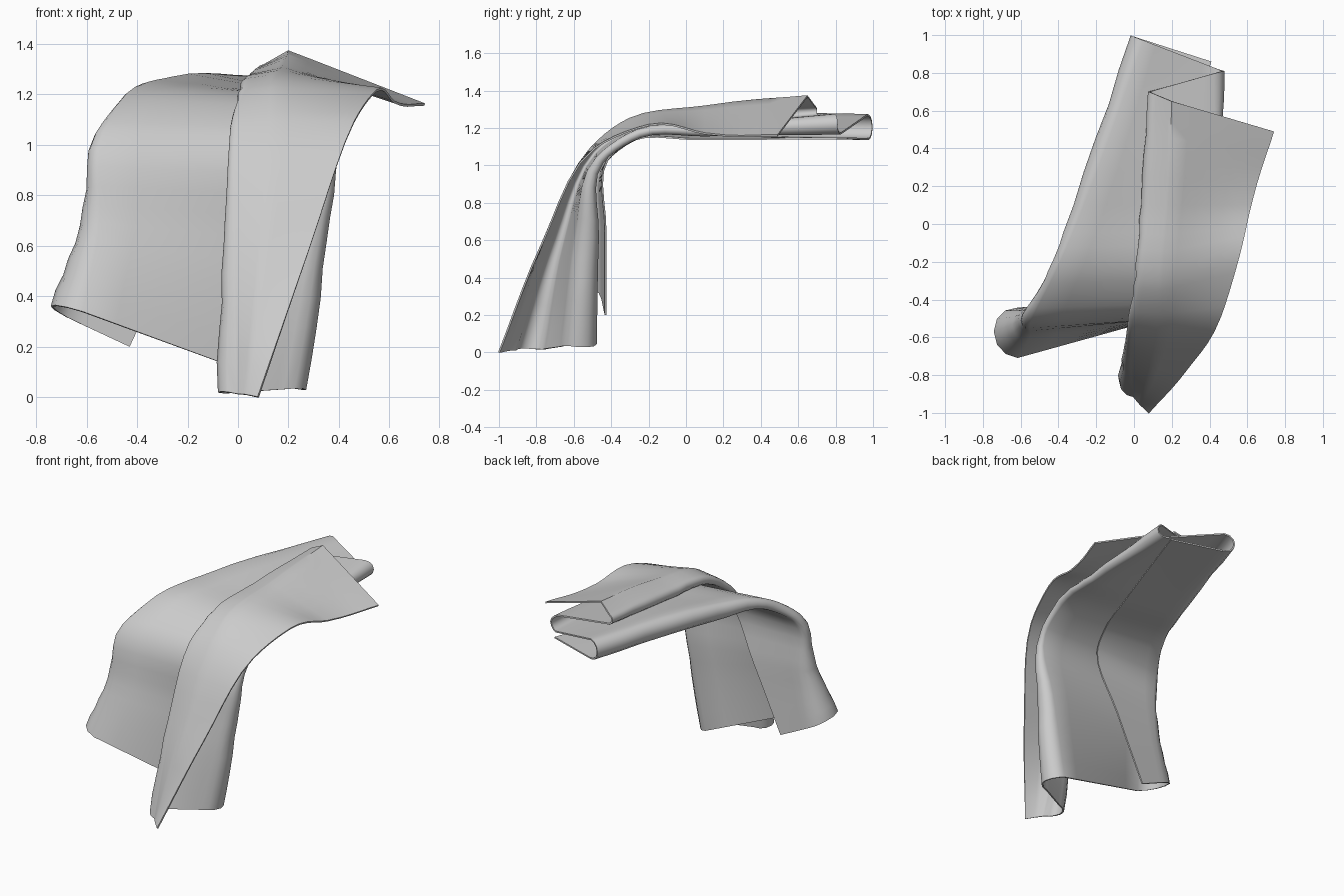
import bpy, bmesh, math, random
from mathutils import Vector

random.seed(4)
cube = bpy.data.objects.get("Cube")
if cube:
    bpy.data.objects.remove(cube)

# Long rails of the cloth, from the flat rear end over the bend to the hanging end
under_edge = [(.41, .86, 1.145), (.13, .05, 1.14), (.01, -.27, 1.14),
              (-.04, -.42, 1.03), (-.22, -.43, .65), (-.43, -.43, .2)]
outer_edge = [(.74, .49, 1.16), (.62, .1, 1.17), (.55, -.2, 1.215),
              (.46, -.49, 1.09), (.28, -.77, .58), (.08, -1, 0)]
crest = [(.2, .65, 1.37), (.18, .1, 1.315), (.15, -.3, 1.25),
         (.15, -.51, 1.09), (.1, -.76, .6), (.03, -.95, .01)]

# Folds carry a fourth value: half of the gap between the two layers they join
right_fold = [(-.01, .995, 1.205, .065), (-.32, .1, 1.21, .055), (-.45, -.25, 1.18, .03),
              (-.56, -.45, 1.04, .03), (-.62, -.52, .68, .07), (-.74, -.57, .36, .13)]
left_fold = [(.47, .81, 1.22, .05), (.45, .1, 1.185, .025), (.42, -.25, 1.17, .02),
             (.4, -.46, 1.03, .02), (.35, -.53, .62, .06), (.27, -.575, .03, .09)]
upper_fold = [(.08, .7, 1.29, .025), (.04, .1, 1.25, .035), (.01, -.28, 1.215, .025),
              (-.02, -.49, 1.07, .015), (-.05, -.68, .6, .035), (-.08, -.83, .02, .08)]
lean = [(0, 0), (0, 0), (25, 0), (60, 0), (80, 0), (82, 0)]   # layer tilt in degrees
spans = (.85, .35, .25, .45, .5)                              # distance between stations

STEPS, LAYER_CUTS, ARC_CUTS = 5, 6, 6


def smooth_path(points):
    """Smooth curve through the points of a rail, with even speed over uneven spans."""
    pts = [Vector(p) for p in points]
    slopes = [(b - a) / s for a, b, s in zip(pts, pts[1:], spans)]
    speeds = [slopes[0]]
    for i in range(1, len(slopes)):
        s, t = spans[i - 1], spans[i]
        speeds.append((slopes[i - 1] * t + slopes[i] * s) / (s + t))
    speeds.append(slopes[-1])
    path = []
    for i, span in enumerate(spans):
        rise = pts[i + 1] - pts[i]
        v0, v1 = speeds[i] * span, speeds[i + 1] * span
        for k in range(STEPS):
            t = k / STEPS
            path.append(pts[i] + v0 * t + (3 * rise - 2 * v0 - v1) * t ** 2
                        + (v0 + v1 - 2 * rise) * t ** 3)
    return path + [pts[-1]]


def fold_arc(point, normal, before, after):
    """Half round from the lower layer to the upper one, each side facing its neighbour."""
    gap = point[3]
    centre = Vector(point[:3])
    wobble = random.uniform(-1, 1) * .006
    sides = []
    for other in (before, after):
        way = Vector(other[:3]) - centre
        sides.append((way - normal * way.dot(normal)).normalized())
    arc = []
    for k in range(ARC_CUTS + 1):
        a = math.pi * (k / ARC_CUTS - .5)
        side = sides[0] if a < 0 else sides[1]
        depth = gap * (1 - math.cos(a)) + wobble * math.cos(a)
        arc.append(centre + side * depth + normal * gap * math.sin(a))
    return arc


def join(sections):
    """Chain point groups with evenly divided flat layers between them."""
    line = list(sections[0])
    for group in sections[1:]:
        start = line[-1]
        line += [start.lerp(group[0], k / LAYER_CUTS) for k in range(1, LAYER_CUTS)]
        line += group
    return line


# Cross-section of the folded cloth at each step along the rails
rails = [smooth_path(r) for r in
         (under_edge, right_fold, left_fold, upper_fold, crest, outer_edge, lean)]
rows = []
for under, right, left, upper, top, outer, tilt in zip(*rails):
    angle = math.radians(tilt[0])
    normal = Vector((0, -math.sin(angle), math.cos(angle)))
    rows.append(join([[under], fold_arc(right, normal, under, left),
                      fold_arc(left, normal, right, upper),
                      fold_arc(upper, normal, left, top), [top], [outer]]))

# Skin the sections into one sheet
bm = bmesh.new()
grid = [[bm.verts.new(p) for p in row] for row in rows]
for r0, r1 in zip(grid, grid[1:]):
    for j in range(len(r0) - 1):
        bm.faces.new((r0[j], r1[j], r1[j + 1], r0[j + 1]))
bmesh.ops.recalc_face_normals(bm, faces=bm.faces)
mesh = bpy.data.meshes.new("folded_cloth")
bm.to_mesh(mesh)
bm.free()
cloth = bpy.data.objects.new("folded_cloth", mesh)
bpy.context.collection.objects.link(cloth)

# Plain grey fabric
fabric = bpy.data.materials.new("grey_fabric")
fabric.use_nodes = True
grey = (.6, .6, .6, 1)
fabric.diffuse_color = grey
fabric.node_tree.nodes["Principled BSDF"].inputs["Base Color"].default_value = grey
mesh.materials.append(fabric)

# Fabric thickness and soft shading with crisp hems
solid = cloth.modifiers.new("thickness", 'SOLIDIFY')
solid.thickness = .01
solid.offset = 0
bpy.ops.object.select_all(action='DESELECT')
cloth.select_set(True)
bpy.context.view_layer.objects.active = cloth
bpy.ops.object.modifier_apply(modifier="thickness")
bpy.ops.object.shade_smooth_by_angle(angle=math.radians(45))
